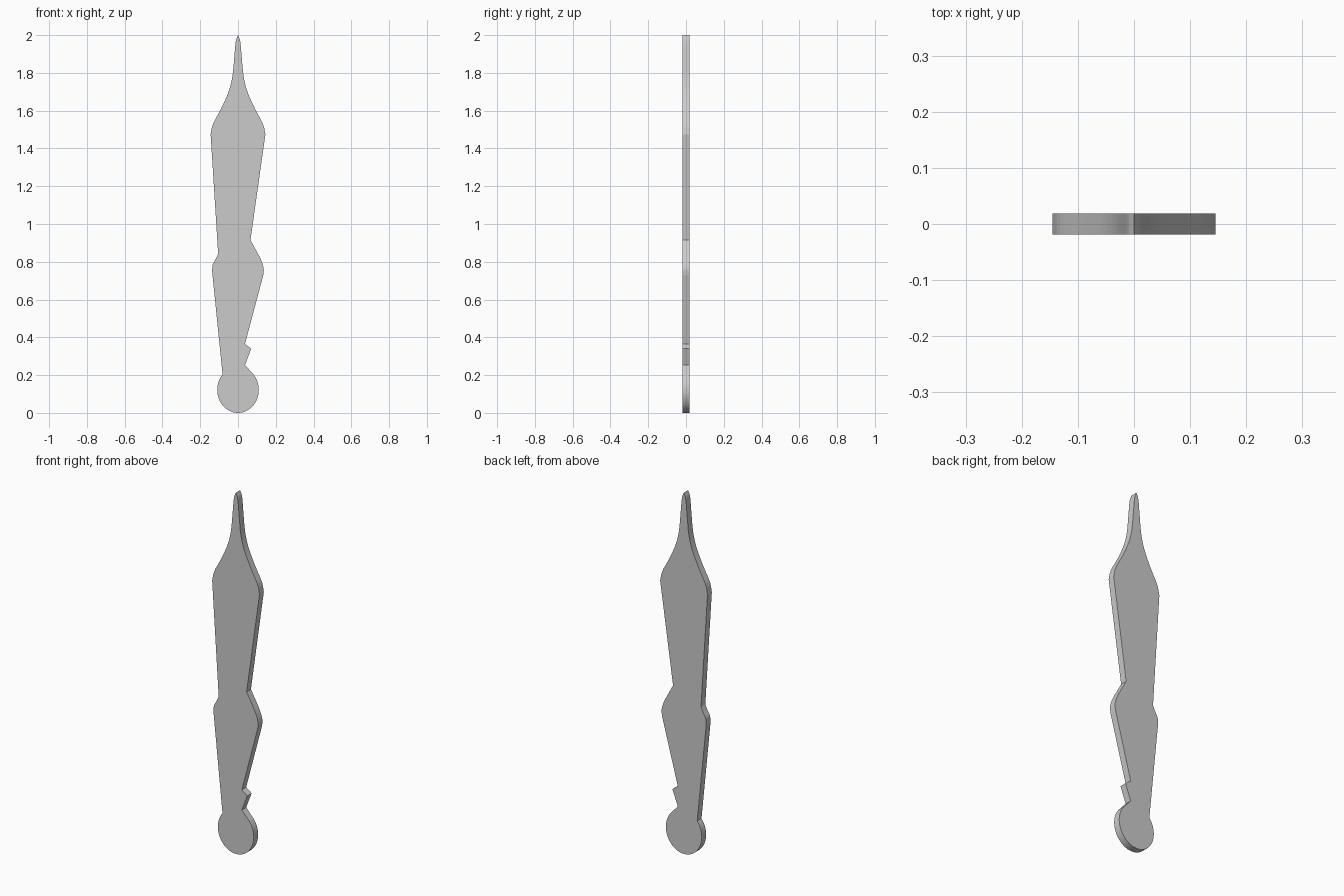
import bpy, bmesh, math
from mathutils import Vector

if "Cube" in bpy.data.objects:
    bpy.data.objects.remove(bpy.data.objects["Cube"])

HALF_THICKNESS = 0.019


def smooth(points, steps=4):
    """Catmull-Rom curve through the points, end points included."""
    p = [Vector(q) for q in points]
    p = [2 * p[0] - p[1]] + p + [2 * p[-1] - p[-2]]
    out = []
    for a, b, c, d in zip(p, p[1:], p[2:], p[3:]):
        for i in range(steps):
            t = i / steps
            out.append(0.5 * (2 * b + (c - a) * t + (2 * a - 5 * b + 4 * c - d) * t**2
                              + (3 * b - a - 3 * c + d) * t**3))
    return out + [p[-2]]


# Needle tip and shoulder, mirrored to both sides
tip_right = smooth([(0, 2.0), (0.012, 1.965), (0.02, 1.88), (0.03, 1.78), (0.05, 1.70),
                    (0.09, 1.61), (0.132, 1.53), (0.145, 1.475)])
tip_left = [Vector((-v.x, v.y)) for v in reversed(tip_right[1:])]

# Right edge: waist, lower bulge and small barb
bulge_right = smooth([(0.066, 0.915), (0.095, 0.862), (0.122, 0.81), (0.136, 0.765), (0.134, 0.73)], 3)
barb = [Vector(p) for p in [(0.037, 0.365), (0.070, 0.34), (0.037, 0.253)]]

# Rounded pommel
arc = [math.radians(42 - 264 * i / 40) for i in range(41)]
pommel = [Vector((0.11 * math.cos(a), 0.122 + 0.122 * math.sin(a))) for a in arc]

# Left edge: lower bulge and waist
bulge_left = smooth([(-0.137, 0.75), (-0.134, 0.785), (-0.118, 0.815), (-0.105, 0.842)], 3)

outline = tip_right + bulge_right + barb + pommel + bulge_left + tip_left

# Flat plate extruded through its thickness
bm = bmesh.new()
face = bm.faces.new([bm.verts.new((v.x, -HALF_THICKNESS, v.y)) for v in outline])
ext = bmesh.ops.extrude_face_region(bm, geom=[face], use_keep_orig=True)
bmesh.ops.translate(bm, vec=(0, 2 * HALF_THICKNESS, 0),
                    verts=[g for g in ext["geom"] if isinstance(g, bmesh.types.BMVert)])
bmesh.ops.recalc_face_normals(bm, faces=bm.faces)
mesh = bpy.data.meshes.new("blade_plate")
bm.to_mesh(mesh)
bm.free()
blade = bpy.data.objects.new("blade_plate", mesh)
bpy.context.collection.objects.link(blade)
